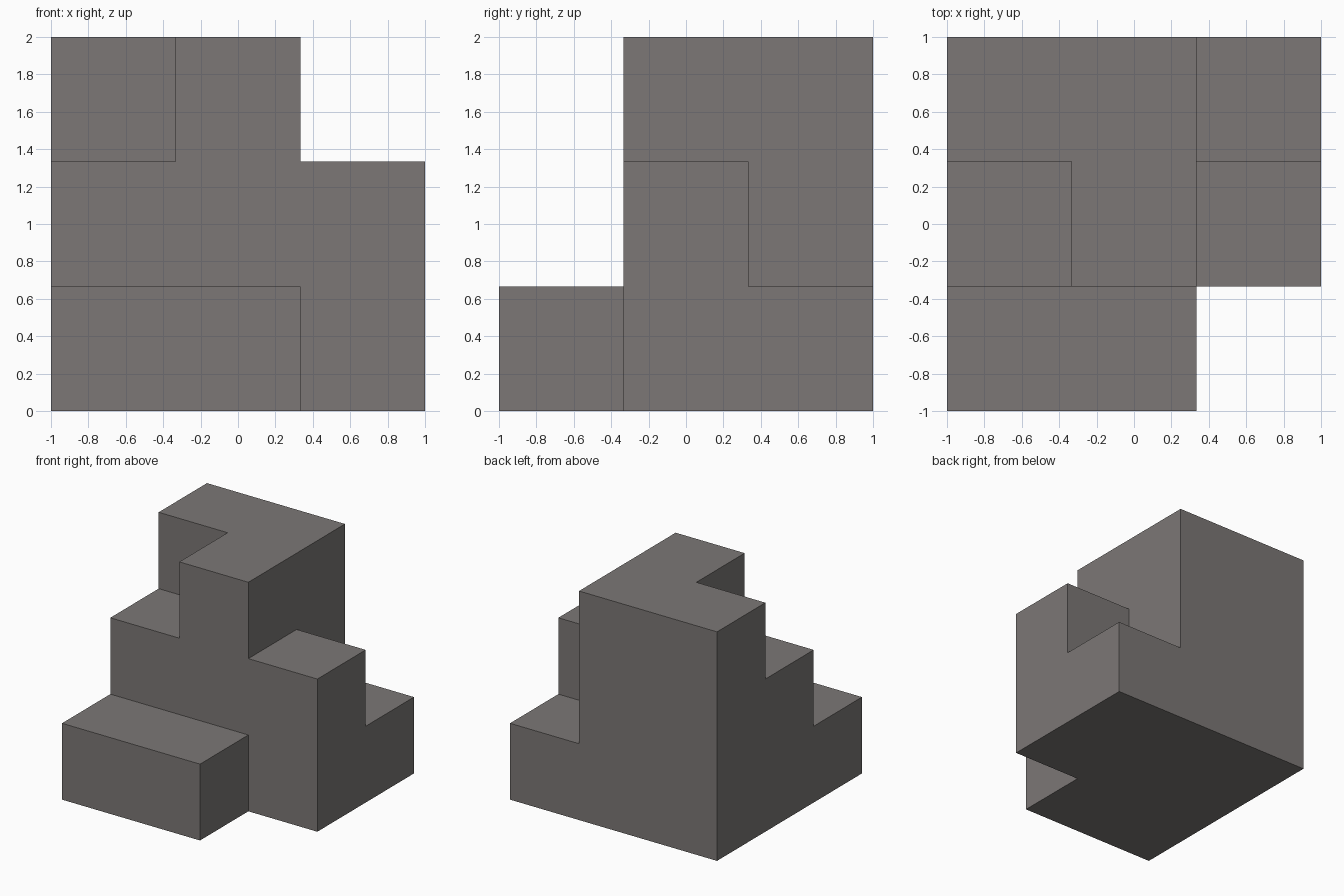
import bpy
import bmesh
from mathutils import Vector

cube = bpy.data.objects.get("Cube")
if cube:
    bpy.data.objects.remove(cube, do_unlink=True)

# Warm grey stone
stone = bpy.data.materials.new("warm_grey")
stone.use_nodes = True
colour = (0.2, 0.186, 0.18, 1)
stone.diffuse_color = colour
bsdf = next(n for n in stone.node_tree.nodes if n.type == "BSDF_PRINCIPLED")
bsdf.inputs["Base Color"].default_value = colour

# Stack heights in unit cubes: rows run front to back, columns run -x to +x
HEIGHTS = [
    (1, 1, 0),
    (2, 3, 2),
    (3, 3, 1),
]
UNIT = 2 / 3

filled = {(x, y, z)
          for y, row in enumerate(HEIGHTS)
          for x, height in enumerate(row)
          for z in range(height)}


def add_face(bm, cell, axis, side):
    """Add one square of a unit cube, facing outward along the axis."""
    normal = Vector((0, 0, 0))
    normal[axis] = side
    u = Vector((0, 0, 0))
    u[(axis + 1) % 3] = 1
    v = normal.cross(u)
    centre = Vector(cell) + Vector((0.5, 0.5, 0.5)) + normal / 2
    corners = [centre + (u * a + v * b) / 2
               for a, b in ((-1, -1), (1, -1), (1, 1), (-1, 1))]
    bm.faces.new([bm.verts.new(c * UNIT - Vector((1, 1, 0))) for c in corners])


# Stepped block: keep only the outer skin, then merge flat areas
bm = bmesh.new()
for cell in sorted(filled):
    for axis in range(3):
        for side in (-1, 1):
            neighbour = list(cell)
            neighbour[axis] += side
            if tuple(neighbour) not in filled:
                add_face(bm, cell, axis, side)
bmesh.ops.remove_doubles(bm, verts=bm.verts[:], dist=0.001)
bmesh.ops.dissolve_limit(bm, angle_limit=0.01, verts=bm.verts[:], edges=bm.edges[:])

mesh = bpy.data.meshes.new("stepped_block")
bm.to_mesh(mesh)
bm.free()
mesh.materials.append(stone)
block = bpy.data.objects.new("stepped_block", mesh)
bpy.context.collection.objects.link(block)
